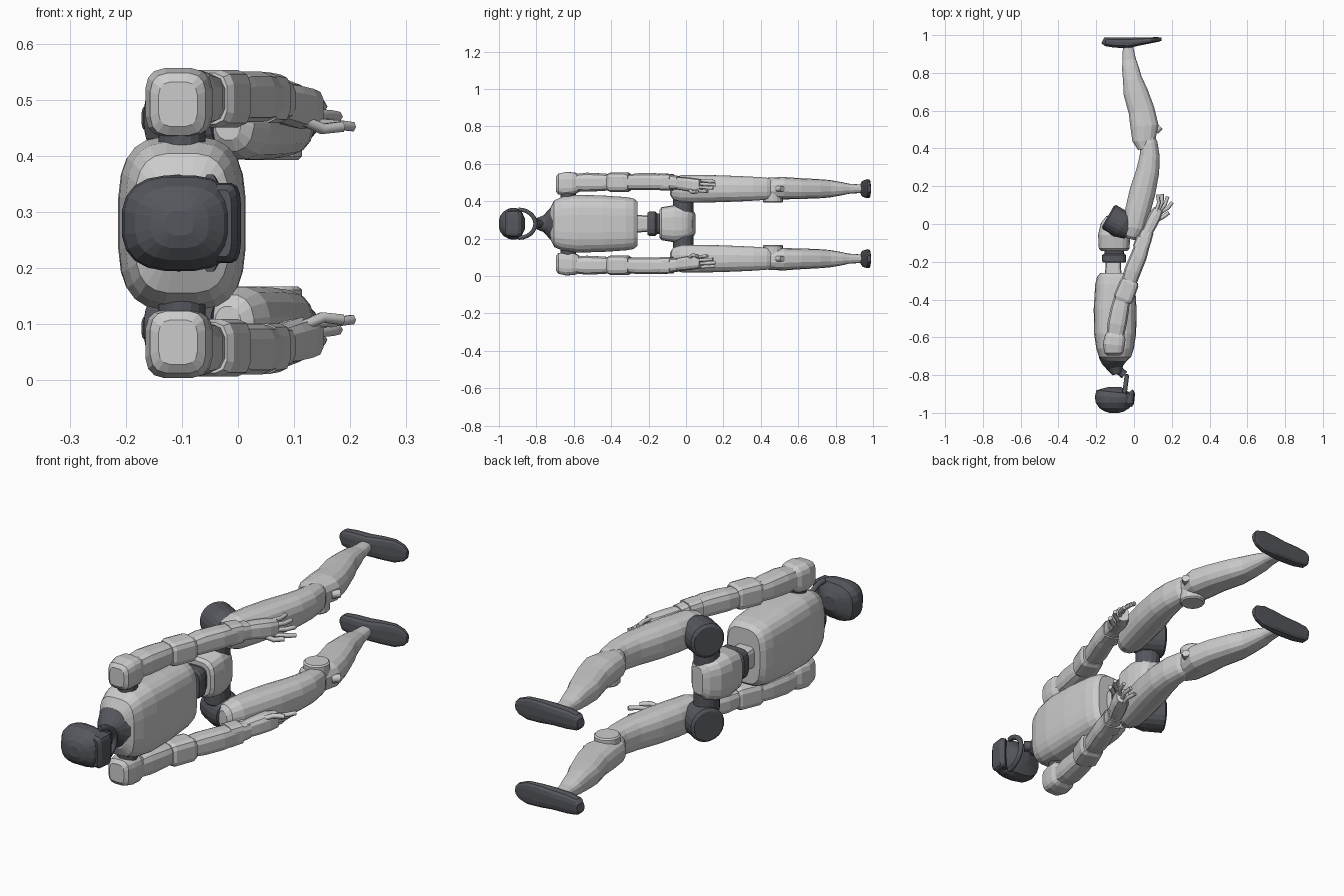
import bpy, bmesh
from math import sin, cos, pi, copysign
from mathutils import Vector

C = 0.28  # z of the left/right symmetry plane (figure lies on its side)
dark = bpy.data.materials.new("dark_plastic")
dark.diffuse_color = (0.09, 0.095, 0.11, 1)


def finish(ob, mat):
    if mat:
        ob.data.materials.append(mat)
    return ob


def loft(name, stations, z=C, n=14, e=2.6, mat=None, side=1):
    """Skin through stations (x, y, dz, half width in xy, half height in z)."""
    bm = bmesh.new()
    rings = []
    for i, (x, y, dz, hw, hz) in enumerate(stations):
        a, b = stations[max(i - 1, 0)], stations[min(i + 1, len(stations) - 1)]
        t = Vector((b[0] - a[0], b[1] - a[1], 0)).normalized()
        nrm = Vector((-t.y, t.x, 0))
        ring = []
        for k in range(n):
            th = 2 * pi * (k + 0.5) / n
            u = copysign(abs(cos(th)) ** (2 / e), cos(th)) * hw
            v = copysign(abs(sin(th)) ** (2 / e), sin(th)) * hz
            ring.append(bm.verts.new(Vector((x, y, z + side * (dz + v))) + nrm * u))
        rings.append(ring)
    for r, s in zip(rings, rings[1:]):
        for k in range(n):
            bm.faces.new((r[k], r[(k + 1) % n], s[(k + 1) % n], s[k]))
    bm.faces.new(rings[0])
    bm.faces.new(rings[-1])
    bmesh.ops.recalc_face_normals(bm, faces=bm.faces)
    me = bpy.data.meshes.new(name)
    bm.to_mesh(me)
    bm.free()
    ob = bpy.data.objects.new(name, me)
    bpy.context.collection.objects.link(ob)
    return finish(ob, mat)


def disc(name, x, y, z, r, depth, mat=None, n=16):
    """Cylinder along z with a small bevel."""
    bpy.ops.mesh.primitive_cylinder_add(vertices=n, radius=r, depth=depth, location=(x, y, z))
    ob = bpy.context.object
    ob.name = name
    bev = ob.modifiers.new("bevel", "BEVEL")
    bev.width, bev.segments = 0.006, 1
    return finish(ob, mat)


def tube(name, pts, r, mat=None, res=1):
    cu = bpy.data.curves.new(name, "CURVE")
    cu.dimensions = "3D"
    cu.bevel_depth, cu.bevel_resolution, cu.use_fill_caps = r, res, True
    sp = cu.splines.new("POLY")
    sp.points.add(len(pts) - 1)
    for p, co in zip(sp.points, pts):
        p.co = (*co, 1)
    ob = bpy.data.objects.new(name, cu)
    bpy.context.collection.objects.link(ob)
    return finish(ob, mat)


# torso shell
loft("torso", [(-.1, -.725, 0, .055, .085), (-.1, -.705, 0, .085, .125), (-.1, -.66, 0, .1, .145),
               (-.1, -.58, 0, .112, .155), (-.1, -.45, 0, .114, .152), (-.1, -.32, 0, .106, .143),
               (-.1, -.28, 0, .096, .136), (-.1, -.26, 0, .08, .12)], n=24, e=3.4)
# collar and neck
loft("collar", [(-.105, -.69, 0, .085, .118), (-.105, -.712, 0, .08, .1), (-.105, -.735, 0, .065, .075),
                (-.1, -.76, 0, .045, .045), (-.09, -.795, 0, .025, .032)], n=18, e=2.2, mat=dark)
# head dome, face visor, open jaw frame
loft("head_dome", [(-.1, -.862, 0, .03, .03), (-.1, -.875, 0, .06, .055), (-.103, -.89, 0, .097, .078),
                   (-.104, -.915, 0, .104, .086), (-.104, -.945, 0, .1, .083), (-.104, -.975, 0, .08, .066),
                   (-.104, -.992, 0, .052, .045), (-.104, -1.0, 0, .025, .022)], n=20, e=2.7, mat=dark)
loft("visor", [(-.03, -.893, 0, .03, .066), (-.025, -.9, 0, .031, .072), (-.026, -.95, 0, .026, .07),
               (-.03, -.962, 0, .02, .06)], n=16, e=4, mat=dark)
jaw = [(-.05 + .012 * sin(pi * i / 12), -.895 + .09 * sin(pi * i / 12), C + .076 * cos(pi * i / 12)) for i in range(13)]
tube("jaw_frame", jaw, .012, dark)
tube("neck_strut", [(-.085, -.77, C), (-.05, -.8, C)], .022, dark)

# waist
loft("spine_block", [(-.11, -.28, 0, .045, .05), (-.11, -.19, 0, .04, .042)], n=12, e=5)
loft("waist_joint", [(-.105, -.205, 0, .06, .06), (-.105, -.195, 0, .064, .066), (-.105, -.165, 0, .064, .066),
                     (-.105, -.155, 0, .052, .056), (-.105, -.125, 0, .052, .056)], n=16, e=4, mat=dark)
# pelvis
loft("pelvis", [(-.105, -.142, 0, .07, .075), (-.105, -.13, 0, .082, .088), (-.105, -.06, 0, .086, .1),
                (-.1, -.01, 0, .078, .093), (-.09, .025, 0, .06, .08), (-.085, .042, 0, .035, .06)], n=18, e=3.4)

for s, tag in ((1, "left"), (-1, "right")):
    # hip motors
    disc("hip_axle_" + tag, -.09, -.015, C + s * .1, .054, .1, dark)
    loft("hip_motor_" + tag, [(-.138, .041, .187, .062, .062), (-.131, .037, .187, .074, .074),
                              (-.06, -.004, .187, .074, .074), (-.02, -.027, .187, .06, .06)],
         n=20, e=2.1, mat=dark, side=s)
    # leg
    loft("thigh_" + tag, [(-.018, -.08, .188, .025, .04), (-.014, -.065, .187, .045, .06), (0, -.02, .187, .06, .074),
                          (.02, .07, .187, .068, .075), (.045, .17, .187, .07, .073), (.073, .28, .187, .062, .069),
                          (.083, .36, .187, .054, .065), (.08, .43, .187, .045, .06), (.075, .47, .187, .03, .05)],
         n=16, e=2.5, side=s)
    disc("knee_joint_" + tag, .06, .465, C + s * .145, .054, .064)
    loft("shin_" + tag, [(.06, .4, .19, .04, .05), (.052, .44, .19, .062, .056), (.055, .52, .19, .076, .06),
                         (.04, .6, .188, .071, .056), (.008, .7, .187, .066, .052), (-.008, .765, .187, .052, .047),
                         (-.02, .83, .187, .045, .036), (-.025, .87, .187, .036, .027), (-.033, .945, .187, .027, .022)],
         n=14, e=2.6, side=s)
    tube("knee_bolt_" + tag, [(.115, .49, C + s * .187), (.14, .515, C + s * .187)], .018)
    # shoe
    loft("foot_" + tag, [(-.165, .972, .187, .017, .02), (-.15, .965, .187, .024, .036), (-.1, .961, .187, .028, .043),
                         (-.03, .96, .187, .029, .045), (.03, .967, .187, .022, .05), (.09, .973, .187, .016, .051),
                         (.13, .977, .187, .012, .036), (.146, .979, .187, .009, .018)], n=14, e=3, mat=dark, side=s)
    # arm
    disc("shoulder_axle_" + tag, -.1, -.63, C + s * .15, .042, .06, dark)
    loft("shoulder_" + tag, [(-.107, -.695, .212, .035, .04), (-.107, -.683, .212, .05, .056),
                             (-.107, -.64, .215, .059, .062), (-.1, -.6, .215, .056, .06), (-.095, -.57, .217, .042, .045)],
         n=16, e=3.6, side=s)
    loft("upper_arm_" + tag, [(-.1, -.6, .22, .046, .045), (-.09, -.53, .222, .052, .052), (-.075, -.45, .222, .05, .048),
                              (-.06, -.38, .222, .042, .042)], n=12, e=3, side=s)
    loft("elbow_" + tag, [(-.062, -.41, .222, .045, .046), (-.057, -.395, .222, .054, .052),
                          (-.025, -.315, .222, .052, .052), (-.02, -.3, .222, .044, .044)], n=12, e=4, side=s)
    loft("forearm_" + tag, [(-.03, -.32, .222, .04, .04), (-.008, -.25, .225, .046, .046), (.025, -.17, .225, .045, .046),
                            (.045, -.11, .224, .04, .042), (.07, -.04, .22, .036, .036)], n=12, e=3, side=s)
    loft("wrist_cuff_" + tag, [(.033, -.13, .224, .043, .046), (.055, -.075, .222, .042, .044)], n=12, e=4, side=s)
    # hand
    loft("palm_" + tag, [(.066, -.05, .218, .03, .034), (.09, .0, .212, .034, .037), (.112, .045, .206, .034, .038),
                         (.13, .08, .204, .026, .034)], n=10, e=3.4, side=s)
    for i, (tx, ty) in enumerate(((.125, .155), (.15, .158), (.178, .145), (.203, .115))):
        z0 = .232 - .018 * i
        z1 = .226 - .018 * i
        bx, by = .118 + .007 * i, .07 - .004 * i
        mx, my = (bx + tx) / 2 + .01, (by + ty) / 2
        tube(f"finger_{i + 1}_{tag}", [(bx, by, C + s * z0), (mx, my, C + s * (z0 + z1) / 2), (tx, ty, C + s * z1)], .0095)
    tube("thumb_" + tag, [(.1, .01, C + s * .19), (.15, .035, C + s * .168), (.185, .06, C + s * .172)], .0105)
    tube("wrist_rod_" + tag, [(.05, -.06, C + s * .19), (.065, .05, C + s * .19), (.072, .13, C + s * .2)], .009)
